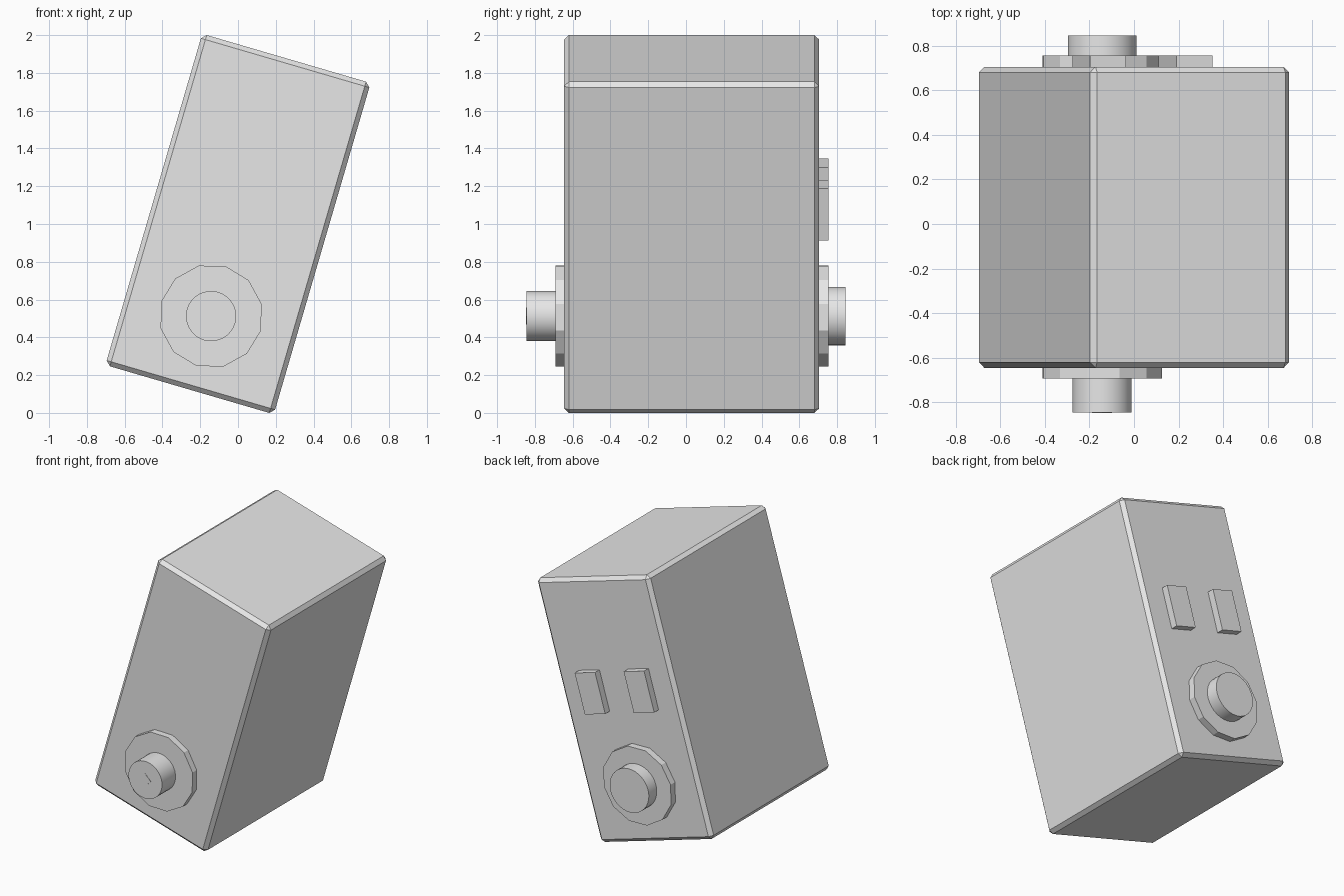
import bpy, bmesh, math
from mathutils import Matrix, Vector

cube = bpy.data.objects.get("Cube")
if cube:
    bpy.data.objects.remove(cube, do_unlink=True)

grey = bpy.data.materials.new("light grey")
grey.use_nodes = True
grey.diffuse_color = (0.8, 0.8, 0.8, 1)
grey.node_tree.nodes["Principled BSDF"].inputs["Base Color"].default_value = (0.8, 0.8, 0.8, 1)

# All parts share the leaning frame of the case
TILT = math.radians(16.3)
FRAME = Matrix.Translation((0, 0, 1)) @ Matrix.Rotation(TILT, 4, 'Y')
FRONT, BACK = -0.645, 0.705
DIAL_Z = -0.508


def finish(name, bm):
    bmesh.ops.recalc_face_normals(bm, faces=bm.faces[:])
    mesh = bpy.data.meshes.new(name)
    bm.to_mesh(mesh)
    bm.free()
    mesh.materials.append(grey)
    obj = bpy.data.objects.new(name, mesh)
    obj.matrix_world = FRAME
    bpy.context.collection.objects.link(obj)
    return obj


def box(name, x, z, width, height, y0, y1, bevel=0):
    bm = bmesh.new()
    place = Matrix.Translation((x, (y0 + y1) / 2, z)) @ Matrix.Diagonal((width, y1 - y0, height, 1))
    bmesh.ops.create_cube(bm, size=1, matrix=place)
    if bevel:
        bmesh.ops.bevel(bm, geom=bm.edges[:], offset=bevel, segments=1, affect='EDGES')
    return finish(name, bm)


def disc(name, radius, y0, y1, sides, spin=0, smooth=False):
    bm = bmesh.new()
    place = (Matrix.Translation((0, (y0 + y1) / 2, DIAL_Z)) @ Matrix.Rotation(spin, 4, 'Y')
             @ Matrix.Rotation(math.pi / 2, 4, 'X'))
    bmesh.ops.create_cone(bm, cap_ends=True, segments=sides, radius1=radius, radius2=radius,
                          depth=y1 - y0, matrix=place)
    obj = finish(name, bm)
    if smooth:
        bpy.ops.object.select_all(action='DESELECT')
        obj.select_set(True)
        bpy.context.view_layer.objects.active = obj
        bpy.ops.object.shade_smooth_by_angle(angle=math.radians(30))
    return obj


# Chamfered case
box("case", 0, 0, 0.929, 1.827, FRONT, BACK, 0.025)

# Front dial with a small diamond mark
disc("front_flange", 0.275, FRONT - 0.047, FRONT, 12)
disc("front_knob", 0.133, -0.845, FRONT - 0.047, 32, smooth=True)
disc("front_diamond_mark", 0.045, -0.847, -0.845, 4, spin=-TILT)

# Back dial
disc("back_flange", 0.275, BACK, BACK + 0.05, 12)
disc("back_knob", 0.155, BACK + 0.05, 0.845, 32, smooth=True)

# Pair of raised plates on the back
for side, x in (("left", 0.202), ("right", -0.202)):
    box("back_plate_" + side, x, 0.135, 0.168, 0.287, BACK, BACK + 0.05)
